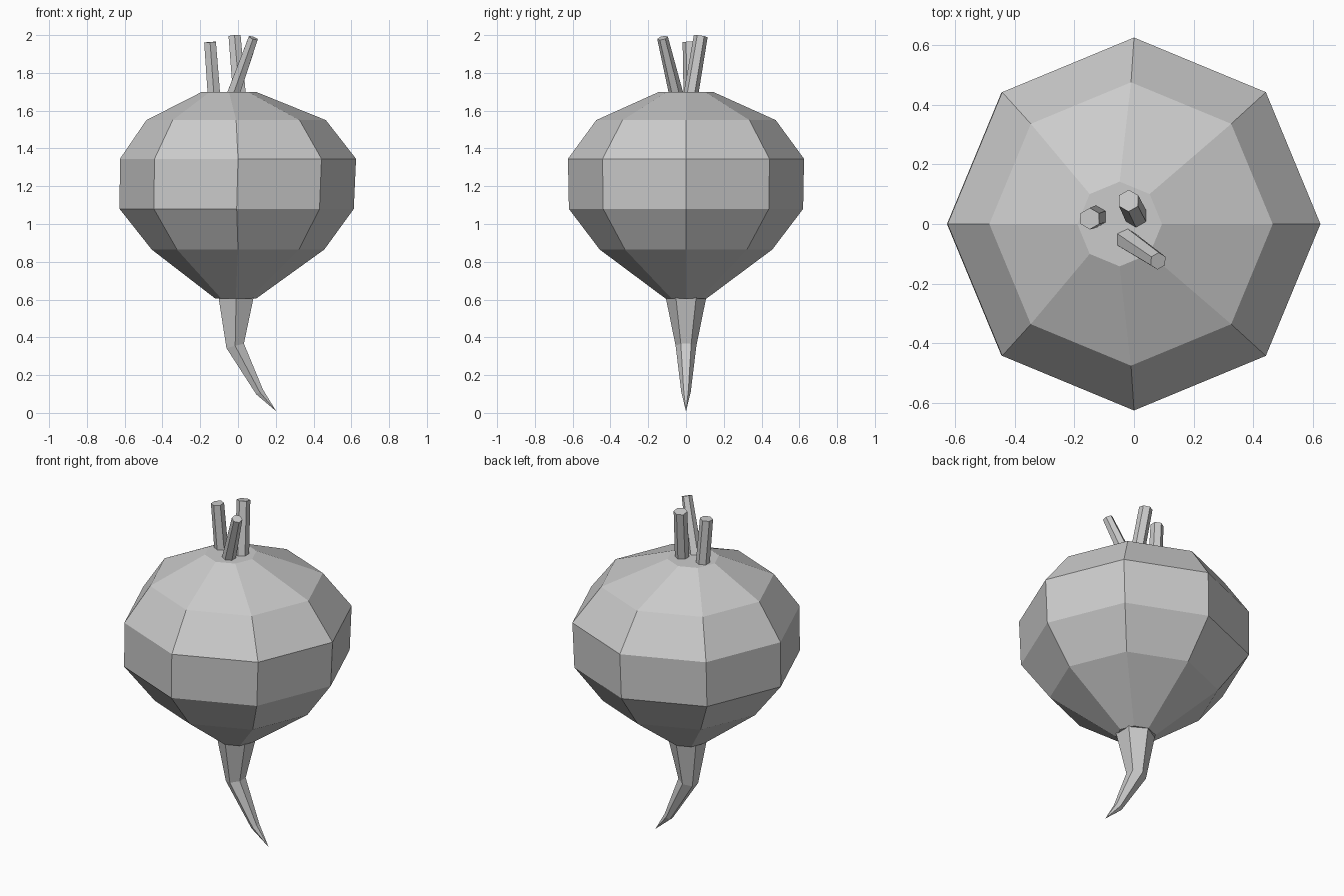
import bpy, bmesh
from math import cos, sin, pi
from mathutils import Vector

if "Cube" in bpy.data.objects:
    bpy.data.objects.remove(bpy.data.objects["Cube"])


def loft(name, rings, sides, start=0.0):
    """Skin rings of (centre, radius, axis) into a closed flat-shaded solid."""
    bm = bmesh.new()
    loops = []
    for centre, radius, axis in rings:
        n = Vector(axis).normalized()
        u = Vector((0, 1, 0)).cross(n).normalized()
        v = n.cross(u)
        c = Vector(centre)
        loops.append([bm.verts.new(c + radius * (cos(start + 2 * pi * i / sides) * u
                                                + sin(start + 2 * pi * i / sides) * v))
                      for i in range(sides)])
    for a, b in zip(loops, loops[1:]):
        for i in range(sides):
            j = (i + 1) % sides
            bm.faces.new((a[i], a[j], b[j], b[i]))
    bm.faces.new(loops[0][::-1])
    bm.faces.new(loops[-1])
    bmesh.ops.remove_doubles(bm, verts=bm.verts, dist=0.0005)
    bmesh.ops.recalc_face_normals(bm, faces=bm.faces)
    mesh = bpy.data.meshes.new(name)
    bm.to_mesh(mesh)
    bm.free()
    obj = bpy.data.objects.new(name, mesh)
    bpy.context.collection.objects.link(obj)
    return obj


UP = (0, 0, 1)

# Bulb: eight-sided, (x offset, z, radius)
profile = [(-0.012, 0.605, 0.108), (0.0, 0.865, 0.457), (-0.007, 1.08, 0.62),
           (0.0, 1.345, 0.625), (-0.01, 1.55, 0.475), (-0.048, 1.70, 0.142)]
loft("bulb", [((x, 0, z), r, UP) for x, z, r in profile], 8)

# Tap root: six-sided, bending towards +x down to a point
loft("tap_root", [((0.203, 0, 0.008), 0.0001, (-0.55, 0, 0.8)),
                  ((0.115, 0, 0.11), 0.025, (-0.6, 0, 0.8)),
                  ((-0.015, 0, 0.355), 0.055, (-0.25, 0, 1)),
                  ((-0.01, 0, 0.615), 0.108, UP)], 6, pi / 6)

# Cut stems: leaning six-sided stubs, (base, top, base radius, top radius)
stems = [((-0.127, 0.025, 1.68), (-0.148, 0.018, 1.963), 0.038, 0.036),
         ((0.008, 0.025, 1.68), (-0.018, 0.078, 1.995), 0.039, 0.037),
         ((-0.028, -0.050, 1.68), (0.081, -0.124, 1.985), 0.038, 0.029)]
for i, (base, top, r0, r1) in enumerate(stems, 1):
    axis = Vector(top) - Vector(base)
    loft(f"stem_{i}", [(base, r0, axis), (top, r1, axis)], 6, pi / 6)
